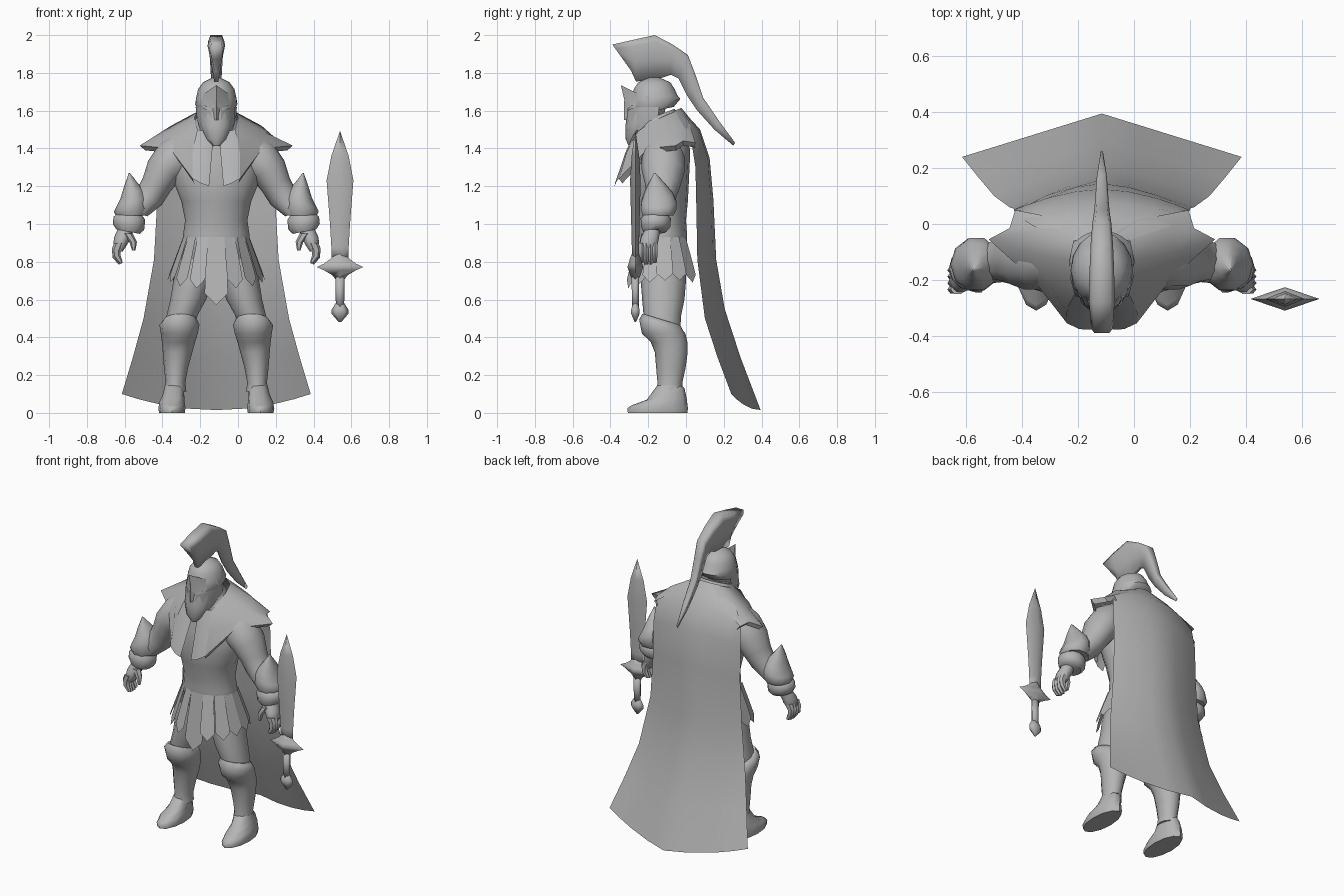
import bpy, bmesh, math

CX = -0.115  # centre line of the figure
grey = bpy.data.materials.new("stone_grey")
grey.diffuse_color = (0.46, 0.46, 0.46, 1)


def make(name, verts, faces, mirror=False, cx=CX, angle=50):
    """Mesh object from local points, optionally mirrored left to right."""
    bm = bmesh.new()
    for s in ((1, -1) if mirror else (1,)):
        vs = [bm.verts.new((s * v[0] + cx, v[1], v[2])) for v in verts]
        for f in faces:
            bm.faces.new([vs[i] for i in (f if s > 0 else f[::-1])])
    bmesh.ops.remove_doubles(bm, verts=bm.verts, dist=0.0005)
    bmesh.ops.recalc_face_normals(bm, faces=bm.faces)
    me = bpy.data.meshes.new(name)
    bm.to_mesh(me)
    bm.free()
    me.materials.append(grey)
    ob = bpy.data.objects.new(name, me)
    bpy.context.collection.objects.link(ob)
    bpy.context.view_layer.objects.active = ob
    ob.select_set(True)
    bpy.ops.object.shade_smooth_by_angle(angle=math.radians(angle))
    ob.select_set(False)
    return ob


def loft(name, rows, n=12, caps=True, **kw):
    """Elliptical rings (x, y, z, rx, ry, slope in x, slope in y)."""
    verts = []
    for r in rows:
        x, y, z, rx, ry = r[:5]
        tx, ty = (tuple(r[5:]) + (0, 0))[:2]
        for i in range(n):
            a = 2 * math.pi * i / n
            dx, dy = rx * math.cos(a), ry * math.sin(a)
            verts.append((x + dx, y + dy, z + tx * dx + ty * dy))
    faces = [(k * n + i, k * n + (i + 1) % n, (k + 1) * n + (i + 1) % n, (k + 1) * n + i)
             for k in range(len(rows) - 1) for i in range(n)]
    if caps:
        faces += [tuple(range(n))[::-1], tuple(range((len(rows) - 1) * n, len(rows) * n))]
    return make(name, verts, faces, **kw)


def sheet(name, rows, **kw):
    """Open grid surface through equal-length rows of points."""
    m = len(rows[0])
    faces = [(k * m + i, k * m + i + 1, (k + 1) * m + i + 1, (k + 1) * m + i)
             for k in range(len(rows) - 1) for i in range(m - 1)]
    return make(name, [p for r in rows for p in r], faces, **kw)


# Torso, belly and hips
loft("torso", [(0, -.12, .72, .14, .10), (0, -.12, .84, .17, .12), (0, -.125, .91, .178, .13, 0, .1),
               (0, -.125, .95, .175, .13), (0, -.13, 1.02, .165, .13), (0, -.135, 1.12, .185, .145),
               (0, -.14, 1.22, .225, .155), (0, -.13, 1.33, .24, .15), (0, -.125, 1.40, .21, .145),
               (0, -.135, 1.48, .12, .125), (0, -.16, 1.58, .075, .08)], n=16)

# Legs
loft("legs", [(.10, -.12, .82, .095, .115), (.125, -.12, .70, .102, .12), (.148, -.12, .60, .095, .112),
              (.18, -.125, .52, .082, .10), (.195, -.12, .45, .075, .09)], mirror=True, caps=False)
loft("greaves", [(.218, -.088, .112, .060, .068), (.216, -.085, .16, .052, .066), (.213, -.08, .24, .064, .078),
                 (.205, -.078, .32, .078, .087), (.20, -.09, .375, .088, .097), (.196, -.118, .42, .098, .115),
                 (.195, -.132, .465, .106, .116, 0, -.25), (.19, -.13, .495, .088, .10, 0, -.3)],
     mirror=True, angle=60)
loft("boots", [(.235, -.15, 0, .068, .158), (.235, -.15, .025, .072, .16), (.234, -.143, .06, .066, .146, 0, .14),
               (.226, -.108, .10, .056, .10, 0, .3), (.22, -.088, .145, .052, .064)], mirror=True, angle=60)

# Arms
loft("arms", [(.16, -.12, 1.39, .07, .09, 1.2), (.215, -.12, 1.35, .085, .115, .9), (.275, -.12, 1.285, .085, .115, .6),
              (.315, -.122, 1.21, .073, .095, .5), (.355, -.13, 1.14, .066, .078, .6),
              (.43, -.145, 1.06, .065, .07, .3)], mirror=True)
loft("arm_guards", [(.452, -.148, 1.045, .080, .085), (.45, -.145, 1.075, .092, .098, -.1),
                    (.447, -.143, 1.115, .083, .098, -.3), (.447, -.146, 1.16, .06, .08, -.4),
                    (.455, -.155, 1.21, .034, .047, -.4), (.46, -.165, 1.27, .003, .004)],
     mirror=True, n=10)
loft("wrist_bands", [(.468, -.165, .96, .062, .062, .2), (.465, -.16, .985, .083, .078, .2),
                     (.46, -.16, 1.03, .084, .08, .1), (.455, -.16, 1.055, .06, .06, .1)], mirror=True)

# Hands with curled fingers and a thumb
loft("palms", [(.478, -.175, .98, .04, .04), (.495, -.19, .93, .046, .05), (.512, -.2, .88, .034, .05),
               (.515, -.2, .855, .02, .04)], mirror=True, n=10)
for i in range(4):
    y, d = -.234 + .023 * i, .008 * abs(i - 1.5)
    loft(f"finger_{i + 1}", [(.515, y, .90, .026, .018), (.53, y, .86, .023, .017, .4),
                             (.528, y, .82 + d, .02, .016, -.2), (.506, y, .785 + d, .010, .011, -.4)],
         mirror=True, n=6)
loft("thumbs", [(.468, -.215, .95, .026, .024), (.44, -.228, .905, .02, .02), (.437, -.232, .86, .009, .010)],
     mirror=True, n=6)

# Shoulder mantle: neck line, middle and outer edge from chest to back
neck = [(.095, -.255, 1.49), (.11, -.20, 1.53), (.115, -.13, 1.565), (.10, -.06, 1.595), (.05, -.03, 1.61)]
mid = [(.125, -.315, 1.38), (.185, -.22, 1.455), (.26, -.10, 1.485), (.24, -.02, 1.52), (.13, .015, 1.545)]
edge = [(.125, -.355, 1.24), (.245, -.20, 1.40), (.405, -.055, 1.415), (.33, -.015, 1.44), (.31, .05, 1.43)]
sheet("mantle", [neck, mid, edge], mirror=True)
sheet("mantle_rim", [edge, [(x * .93, y * .95, z - .025) for x, y, z in edge]], mirror=True)
loft("collar", [(0, -.155, 1.48, .14, .13, 0, .3), (0, -.155, 1.535, .12, .115, 0, .35),
                (0, -.16, 1.57, .10, .10, 0, .4)], n=16)

# Chest lapels hanging in front
sheet("lapels", [[(.015, -.265, 1.47), (.05, -.27, 1.49), (.10, -.255, 1.50)],
                 [(.022, -.305, 1.38), (.07, -.32, 1.38), (.128, -.308, 1.385)],
                 [(.038, -.378, 1.20), (.08, -.376, 1.215), (.125, -.355, 1.24)]], mirror=True)

# Cape: (centre y, z, edge half width, y, z) per row
cape = [(-.025, 1.615, .09, -.06, 1.60), (.02, 1.56, .24, -.01, 1.515), (.075, 1.50, .305, .03, 1.43),
        (.125, 1.35, .315, .05, 1.30), (.145, 1.13, .315, .055, 1.08), (.16, .81, .33, .06, .81),
        (.205, .55, .385, .10, .50), (.29, .29, .44, .165, .30), (.395, .015, .50, .24, .10)]
us = (0, .3, .6, .82, 1)
rows = []
for k, (yc, zc, w, ye, ze) in enumerate(cape):
    p = 2.2 - 1.2 * k / 8
    rows.append([(w * u, yc + (ye - yc) * u ** p, zc + (ze - zc) * u ** 2) for u in us])
sheet("cape", rows, mirror=True, angle=60)


# Skirt strips with pointed ends
def strip(name, a, half, length, flare, mirror):
    c, s = math.cos(a), math.sin(a)

    def at(t, side):
        rx, ry = .174 + flare * t, .13 + flare * .8 * t
        return (rx * c - side * s, -.125 + ry * s + side * c, .93 - length * t)
    sheet(name, [[at(0, -half * .7), at(0, 0), at(0, half * .7)],
                 [at(.45, -half * .9), at(.45, 0), at(.45, half * .9)],
                 [at(.82, -half), at(.84, 0), at(.82, half)],
                 [at(.83, -half * .98), at(1, 0), at(.83, half * .98)]], mirror=mirror)


strip("front_strip", -math.pi / 2, .062, .36, .06, False)
strip("back_strip", math.pi / 2, .06, .26, .09, False)
for i, (deg, ln) in enumerate(((-66, .27), (-42, .26), (-20, .24), (4, .23), (28, .23), (54, .24))):
    strip(f"side_strip_{i + 1}", math.radians(deg), .044, ln, .085, True)

# Head, beard and helmet
loft("face", [(0, -.285, 1.412, .018, .018), (0, -.275, 1.45, .055, .045), (0, -.245, 1.52, .085, .075),
              (0, -.215, 1.58, .09, .10), (0, -.20, 1.66, .09, .10)])
loft("helmet", [(0, -.165, 1.60, .095, .10, 0, .2), (0, -.165, 1.635, .112, .135, 0, .2),
                (0, -.168, 1.67, .106, .122, 0, .1), (0, -.168, 1.715, .096, .108), (0, -.168, 1.75, .07, .085),
                (0, -.17, 1.775, .02, .03)], n=16)
sheet("cheek_guards", [[(.025, -.312, 1.60), (.06, -.292, 1.61), (.098, -.23, 1.62), (.109, -.14, 1.62)],
                       [(.025, -.31, 1.53), (.06, -.288, 1.53), (.098, -.23, 1.54), (.105, -.15, 1.56)],
                       [(.022, -.31, 1.45), (.05, -.29, 1.45), (.08, -.24, 1.48), (.095, -.17, 1.53)]], mirror=True)
sheet("brow", [[(0, -.345, 1.735), (.05, -.275, 1.70), (.105, -.20, 1.675)],
               [(0, -.325, 1.65), (.06, -.285, 1.635), (.108, -.19, 1.64)],
               [(0, -.325, 1.63), (.022, -.312, 1.605), (.06, -.29, 1.625)]], mirror=True)
sheet("nose_guard", [[(0, -.328, 1.65), (.015, -.31, 1.65)], [(0, -.328, 1.55), (.02, -.302, 1.55)]], mirror=True)

# Crest: (outer y, z, inner y, z, half width), swept front to tail
crest = [(-.39, 1.95, -.29, 1.81, .038), (-.28, 1.975, -.265, 1.755, .046), (-.165, 2.0, -.17, 1.76, .044),
         (-.07, 1.95, -.08, 1.79, .040), (.01, 1.895, -.04, 1.77, .034), (.05, 1.79, .005, 1.68, .028),
         (.09, 1.67, .06, 1.60, .024), (.175, 1.545, .15, 1.50, .018), (.26, 1.43, .25, 1.415, .004)]
verts = []
for yo, zo, yi, zi, w in crest:
    for x, t in ((-.25, 0), (-.6, .45), (-1, .85), (-.7, 1), (.7, 1), (1, .85), (.6, .45), (.25, 0)):
        verts.append((x * w, yi + (yo - yi) * t, zi + (zo - zi) * t))
faces = [(k * 8 + i, k * 8 + (i + 1) % 8, k * 8 + 8 + (i + 1) % 8, k * 8 + 8 + i)
         for k in range(len(crest) - 1) for i in range(8)]
make("crest", verts, faces + [tuple(range(8)), tuple(range(64, 72))], angle=110)


# Sword standing beside the figure
def sword(name, prof, n):
    loft(name, [(0, -.268, z, rx, ry) for z, rx, ry in prof], n=n, cx=.54, angle=100)


sword("blade", [(.80, .043, .018), (.88, .046, .019), (1.0, .053, .022), (1.23, .071, .028),
                (1.36, .046, .02), (1.49, .001, .001)], 4)
sword("guard", [(.69, .010, .010), (.73, .042, .028), (.755, .085, .036), (.772, .123, .042), (.79, .085, .036),
                (.815, .05, .03), (.86, .012, .012)], 4)
sword("grip", [(.55, .022, .018), (.72, .024, .02)], 8)
sword("pommel", [(.48, .006, .004), (.525, .045, .026), (.545, .045, .026), (.585, .02, .014)], 6)
